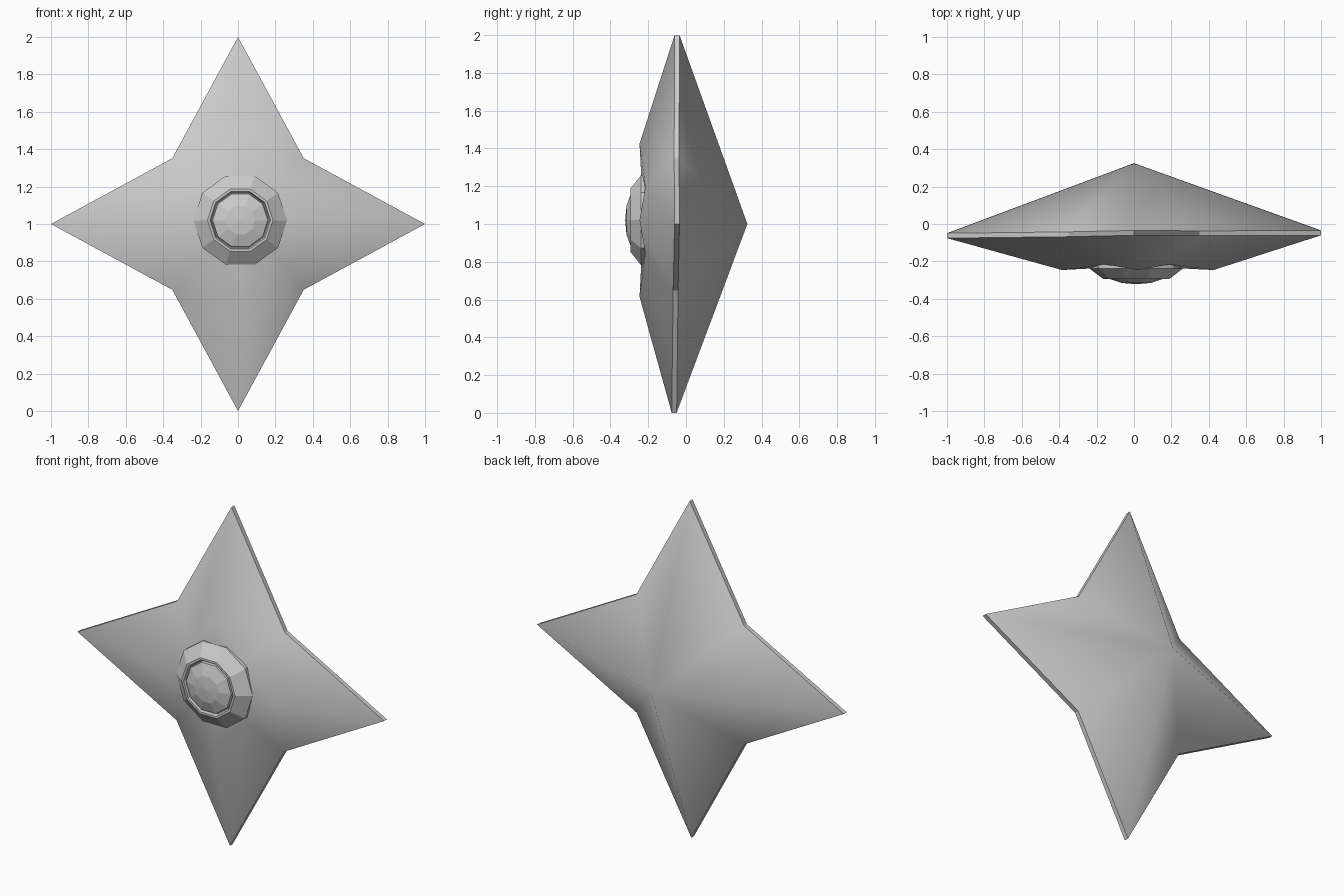
import bpy, bmesh, math

if "Cube" in bpy.data.objects:
    bpy.data.objects.remove(bpy.data.objects["Cube"])


def make_object(name, bm):
    bmesh.ops.recalc_face_normals(bm, faces=bm.faces)
    me = bpy.data.meshes.new(name)
    bm.to_mesh(me)
    bm.free()
    ob = bpy.data.objects.new(name, me)
    bpy.context.collection.objects.link(ob)
    return ob


def bridge(bm, a, b):
    n = len(a)
    return [bm.faces.new((a[i], a[(i + 1) % n], b[(i + 1) % n], b[i])) for i in range(n)]


def fan(bm, ring, tip):
    n = len(ring)
    return [bm.faces.new((ring[i], ring[(i + 1) % n], tip)) for i in range(n)]


# Four-pointed star body: pyramid back, thin rim band, truncated front
bm = bmesh.new()


def star_ring(tip, notch, y_tip, y_notch, cx=0, cz=1, tilt=0.0075):
    ring = []
    for i in range(8):
        r, y = (tip, y_tip) if i % 2 == 0 else (notch, y_notch)
        a = i * math.pi / 4
        x, z = r * math.cos(a), r * math.sin(a)
        ring.append(bm.verts.new((cx + x, y + tilt * (x + z), cz + z)))
    return ring


back_rim = star_ring(1, 0.497, -0.042, -0.042)
front_rim = star_ring(1, 0.497, -0.068, -0.068)
front_ring = star_ring(0.405, 0.25, -0.246, -0.215, 0.02, 1.02, 0)
back_tip = bm.verts.new((0, 0.325, 1))
front_mid = bm.verts.new((0.013, -0.225, 1.02))
fan(bm, back_rim, back_tip)
band = bridge(bm, back_rim, front_rim)
bridge(bm, front_rim, front_ring)
fan(bm, front_ring, front_mid)
for f in bm.faces:
    f.smooth = True
for f in band:
    for e in f.edges:
        e.smooth = False
make_object("star_body", bm)

# Ten-sided faceted setting and domed gem, as (radius, y) profiles
SIDES, CX, CZ = 10, 0.012, 1.02


def turned(name, profile, tip_y):
    bm = bmesh.new()
    rings = []
    for r, y in profile:
        rings.append([bm.verts.new((CX + r * math.cos(math.tau * i / SIDES), y,
                                    CZ + r * math.sin(math.tau * i / SIDES)))
                      for i in range(SIDES)])
    for a, b in zip(rings, rings[1:]):
        bridge(bm, a, b)
    fan(bm, rings[-1], bm.verts.new((CX, tip_y, CZ)))
    bm.faces.new(rings[0])
    return make_object(name, bm)


turned("gem_setting", [(0.25, -0.19), (0.25, -0.238), (0.175, -0.295),
                       (0.162, -0.295), (0.155, -0.275)], -0.275)
turned("gem_dome", [(0.152, -0.265), (0.148, -0.292), (0.08, -0.315)], -0.322)
